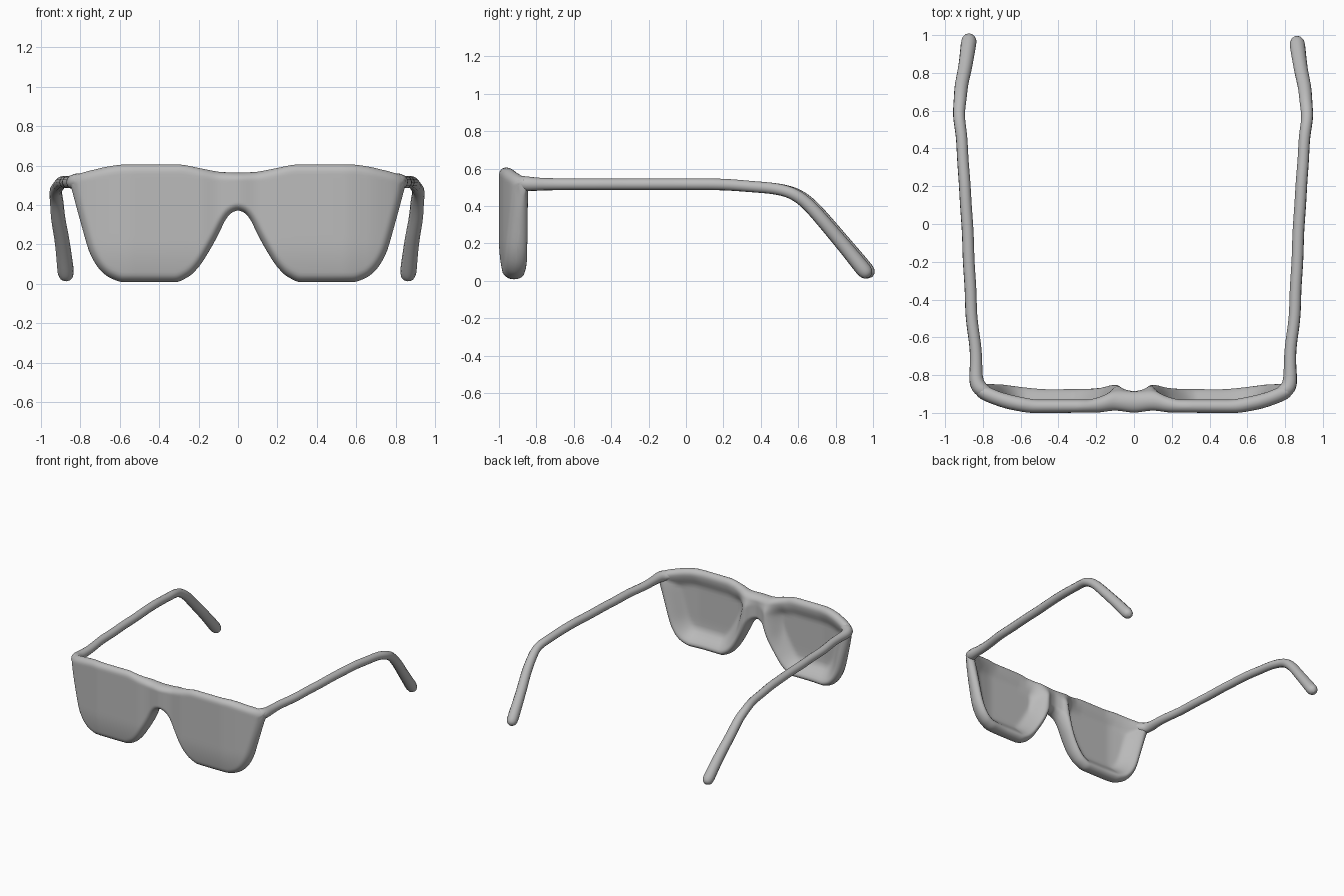
import bpy, bmesh, math

cube = bpy.data.objects.get("Cube")
if cube:
    bpy.data.objects.remove(cube)

# One plain grey for everything
grey = bpy.data.materials.new("plain grey")
grey.use_nodes = True
GREY = (0.5, 0.5, 0.5, 1)
grey.diffuse_color = GREY
grey.node_tree.nodes["Principled BSDF"].inputs["Base Color"].default_value = GREY


def profile(points):
    """Smooth monotone curve through (x, value) pairs."""
    xs, vs = zip(*points)
    n = len(xs)
    d = [(vs[i + 1] - vs[i]) / (xs[i + 1] - xs[i]) for i in range(n - 1)]
    m = [0.0]
    for a, b in zip(d, d[1:]):
        m.append(2 * a * b / (a + b) if a * b > 0 else 0.0)
    m.append(d[-1])

    def value(x):
        x = min(max(abs(x), xs[0]), xs[-1])
        i = max(k for k in range(n - 1) if xs[k] <= x)
        h = xs[i + 1] - xs[i]
        t = (x - xs[i]) / h
        return ((2*t**3 - 3*t*t + 1) * vs[i] + (t**3 - 2*t*t + t) * h * m[i]
                + (3*t*t - 2*t**3) * vs[i + 1] + (t**3 - t*t) * h * m[i + 1])
    return value


def smooth(v, a, b):
    t = min(max((v - a) / (b - a), 0), 1)
    return t * t * (3 - 2 * t)


# Half outlines of the front piece, mirrored by |x|
END = 0.85
top = profile([(0, .565), (.08, .567), (.15, .578), (.2, .588), (.3, .605),
               (.58, .605), (.65, .597), (.72, .582), (.8, .561), (END, .54)])
bottom = profile([(0, .372), (.03, .362), (.06, .33), (.1, .25), (.15, .16), (.2, .085),
                  (.25, .037), (.32, .008), (.58, .008), (.65, .03), (.7, .07),
                  (.75, .15), (.8, .315), (END, .5)])
front_y = profile([(0, -.998), (.1, -.988), (.2, -.998), (.53, -1), (.65, -.983),
                   (.75, -.953), (.82, -.92), (END, -.89)])
low_back = profile([(0, -.885), (.05, -.875), (.1, -.85), (.18, -.864), (.25, -.87),
                    (.45, -.872), (.6, -.86), (.7, -.847), (END, -.842)])
high_back = profile([(0, -.89), (.1, -.888), (.18, -.915), (.25, -.93), (.5, -.93),
                     (.6, -.915), (.7, -.89), (.78, -.86), (END, -.842)])

# Closed outline used to measure distance from the rim
SAMPLES = [END * i / 70 for i in range(-70, 71)]
OUTLINE = [[(x, f(x)) for x in SAMPLES] for f in (top, bottom)]


def seg_dist(x, z, a, b):
    dx, dz = b[0] - a[0], b[1] - a[1]
    t = min(max(((x - a[0]) * dx + (z - a[1]) * dz) / (dx * dx + dz * dz), 0), 1)
    return math.hypot(x - a[0] - t * dx, z - a[1] - t * dz)


def rim_distance(x, z):
    return min(seg_dist(x, z, a, b) for line in OUTLINE
               for a, b in zip(line, line[1:]) if abs(a[0] - x) < .22)


def front_back(x, z):
    """Depth of the front and hollowed back surface at (x, z)."""
    e = rim_distance(x, z)
    f = (z - bottom(x)) / (top(x) - bottom(x))
    yf = front_y(x) + .03 * max(0, 1 - z / .22) ** 2
    yb = low_back(x) + (high_back(x) - low_back(x)) * smooth(f, .6, .97)
    hollow = smooth(e, .02, .14) * smooth(abs(x), .07, .2)
    rounding = math.sqrt(max(0, 1 - (1 - min(e / .04, 1)) ** 2))
    mid, half = (yf + yb) / 2, (yb - yf) / 2 * rounding
    back = mid + half
    return mid - half, back + (yf + .045 - back) * hollow


def finish(obj, angle=60):
    obj.data.materials.clear()
    obj.data.materials.append(grey)
    bpy.ops.object.select_all(action='DESELECT')
    obj.select_set(True)
    bpy.context.view_layer.objects.active = obj
    bpy.ops.object.shade_smooth_by_angle(angle=math.radians(angle))


# Front piece: loft of closed vertical sections along x
COLS, ROWS = 130, 32
bm = bmesh.new()
rings = []
for i in range(COLS + 1):
    x = END * (2 * i / COLS - 1)
    zb, zt = bottom(x), top(x)
    front, back = [], []
    for j in range(ROWS + 1):
        z = zb + (zt - zb) * (1 - math.cos(math.pi * j / ROWS)) / 2
        yf, yb = front_back(x, z)
        front.append(bm.verts.new((x, yf, z)))
        if 0 < j < ROWS:
            back.append(bm.verts.new((x, yb, z)))
    rings.append(front + back[::-1])
for a, b in zip(rings, rings[1:]):
    for k in range(len(a)):
        n = (k + 1) % len(a)
        bm.faces.new((a[k], b[k], b[n], a[n]))
bm.faces.new(rings[0])
bm.faces.new(rings[-1])
bmesh.ops.recalc_face_normals(bm, faces=bm.faces)
mesh = bpy.data.meshes.new("lens_front")
bm.to_mesh(mesh)
bm.free()
lens_front = bpy.data.objects.new("lens_front", mesh)
bpy.context.collection.objects.link(lens_front)
finish(lens_front)

# Temple arms: tapered tubes from the hinge corner to the ear tip (x, y, z, radius)
ARM = [(.74, -.895, .525, .01), (.775, -.89, .525, .034), (.815, -.88, .52, .042),
       (.828, -.83, .517, .038), (.826, -.77, .516, .033), (.83, -.65, .516, .031),
       (.85, -.5, .516, .031), (.857, -.35, .516, .031), (.863, -.2, .516, .031),
       (.872, -.05, .516, .031), (.877, .1, .516, .031), (.89, .22, .515, .031),
       (.894, .35, .503, .03), (.905, .47, .495, .03), (.917, .56, .475, .031),
       (.914, .64, .425, .034), (.902, .72, .335, .036), (.89, .8, .24, .037),
       (.874, .88, .145, .039), (.866, .94, .07, .042), (.863, .965, .041, .04),
       (.862, .979, .025, .026), (.862, .982, .02, .002)]


def arm(name, side, shift, stretch):
    curve = bpy.data.curves.new(name, 'CURVE')
    curve.dimensions = '3D'
    curve.bevel_depth = 1
    curve.bevel_resolution = 4
    curve.use_fill_caps = True
    spline = curve.splines.new('NURBS')
    spline.points.add(len(ARM) - 1)
    for i, (p, (x, y, z, r)) in enumerate(zip(spline.points, ARM)):
        wobble = .004 * (-1) ** i if 4 < i < 18 else 0
        out = shift if i > 2 else 0
        p.co = (side * (x + out + wobble), y + (stretch if y > .5 else 0), z, 1)
        p.radius = r
    spline.order_u = 4
    spline.use_endpoint_u = True
    spline.resolution_u = 5
    obj = bpy.data.objects.new(name, curve)
    bpy.context.collection.objects.link(obj)
    bpy.ops.object.select_all(action='DESELECT')
    obj.select_set(True)
    bpy.context.view_layer.objects.active = obj
    bpy.ops.object.convert(target='MESH')
    finish(bpy.context.view_layer.objects.active)


arm("left_arm", 1, 0, 0)
arm("right_arm", -1, .01, .013)
